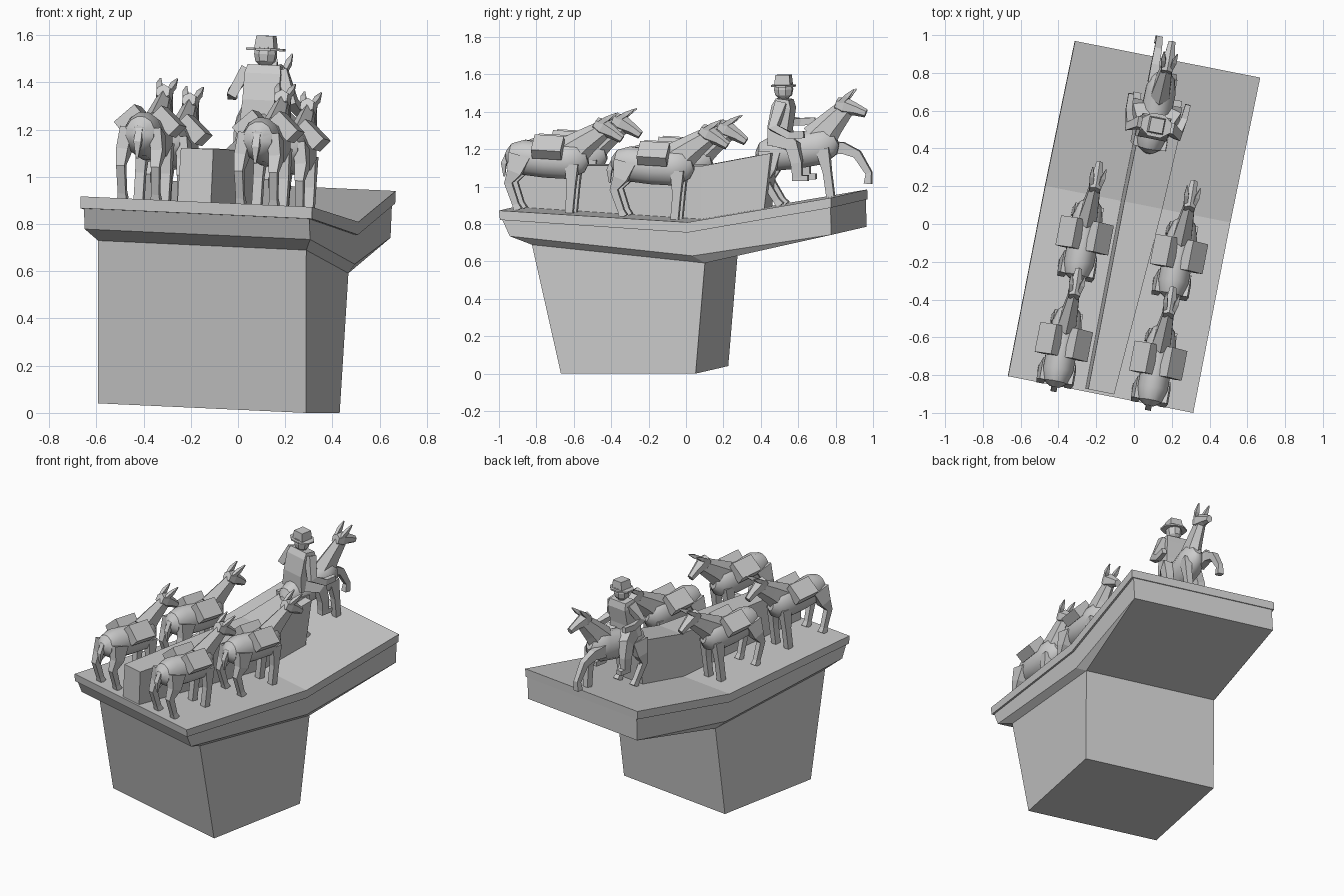
import bpy, bmesh
from math import pi, cos, sin, radians, atan
from mathutils import Matrix, Vector

if "Cube" in bpy.data.objects:
    bpy.data.objects.remove(bpy.data.objects["Cube"])

# Whole sculpture is turned about z and leans slightly to its right
WORLD = (Matrix.Rotation(radians(-11.2), 4, 'Z') @ Matrix.Translation((-.037, 0, .0203))
         @ Matrix.Rotation(radians(2.58), 4, 'Y'))


def make(name, bm, mat=Matrix(), smooth=False):
    bmesh.ops.recalc_face_normals(bm, faces=bm.faces)
    me = bpy.data.meshes.new(name)
    bm.to_mesh(me)
    bm.free()
    me.transform(WORLD @ mat)
    ob = bpy.data.objects.new(name, me)
    bpy.context.collection.objects.link(ob)
    if smooth:
        for o in bpy.context.selected_objects:
            o.select_set(False)
        ob.select_set(True)
        bpy.context.view_layer.objects.active = ob
        bpy.ops.object.shade_smooth_by_angle(angle=radians(35))
    return ob


def slab(name, top, bottom):
    """Solid between two strips; each point is (x_left, x_right, y, z)."""
    bm = bmesh.new()
    n = len(top)
    rings = []
    for strip in (top, bottom):
        rings.append([bm.verts.new((p[0], p[2], p[3])) for p in strip] +
                     [bm.verts.new((p[1], p[2], p[3])) for p in reversed(strip)])
    a, b = rings
    m = 2 * n
    for i in range(m):
        j = (i + 1) % m
        bm.faces.new((a[i], a[j], b[j], b[i]))
    for r in rings:
        for i in range(n - 1):
            bm.faces.new((r[i], r[i + 1], r[m - 2 - i], r[m - 1 - i]))
    make(name, bm)


def wide(w, pts):
    return [(-w, w, y, z) for y, z in pts]


def tube(name, pts, sides=4, mat=Matrix(), smooth=False):
    """Loft along a path; each point is (x, y, z, half width, half depth)."""
    bm = bmesh.new()
    P = [Vector(p[:3]) for p in pts]
    k = 1 / cos(pi / sides)
    rings = []
    for i, p in enumerate(pts):
        t = (P[min(i + 1, len(P) - 1)] - P[max(i - 1, 0)]).normalized()
        side = Vector((1, 0, 0))
        side = (side - t * side.dot(t)).normalized()
        up = side.cross(t)
        rings.append([bm.verts.new(P[i] + side * p[3] * k * cos(a) + up * p[4] * k * sin(a))
                      for a in (2 * pi * (q + .5) / sides for q in range(sides))])
    for a, b in zip(rings, rings[1:]):
        for i in range(sides):
            j = (i + 1) % sides
            bm.faces.new((a[i], a[j], b[j], b[i]))
    bm.faces.new(rings[0])
    bm.faces.new(rings[-1])
    make(name, bm, mat, smooth)


def box(name, size, mat):
    bm = bmesh.new()
    bmesh.ops.create_cube(bm, size=1, matrix=Matrix.Diagonal((*size, 1)))
    make(name, bm, mat)


def ground(y):
    return .812 - .0613 * (y - .107) if y < .107 else .812 + .167 * (y - .107)


# Pedestal: bent top slab, recessed band, chamfer and tapered base
slab("top_slab", wide(.5, [(-.92, .875), (.107, .812), (.89, .943)]),
     wide(.5, [(-.915, .825), (.107, .757), (.89, .89)]))
low = wide(.487, [(-.865, .737), (.13, .632), (.887, .745)])
slab("lower_band", wide(.487, [(-.905, .825), (.107, .757), (.885, .89)]), low)
foot = wide(.45, [(-.752, .69), (.19, .592)])
slab("chamfer", low, foot + wide(.487, [(.887, .744)]))
slab("base", foot, wide(.45, [(-.6, 0), (.134, 0)]))

# Dividing wall that widens toward the leading end
slab("dividing_wall",
     [(-.08, .06, -.905, 1.1), (-.085, .12, .107, 1.095), (-.085, .13, .49, 1.165)],
     [(-.085, .06, -.905, .86), (-.09, .12, .107, .80), (-.09, .13, .45, .85)])


def equine(name, x, y, slope, pack=True, raised=False):
    m = Matrix.Translation((x, y, ground(y))) @ Matrix.Rotation(atan(slope), 4, 'X')
    tube(name + "_body", [(0, -.24, .285, .025, .025), (0, -.215, .285, .06, .065),
                          (0, -.15, .28, .08, .093), (0, -.02, .27, .08, .092),
                          (0, .1, .275, .08, .097), (0, .165, .295, .06, .08),
                          (0, .2, .305, .025, .04)], 12, m, True)
    tube(name + "_neck", [(0, .1, .31, .05, .085), (0, .19, .385, .037, .062),
                          (0, .275, .45, .026, .045)], 6, m)
    tube(name + "_head", [(0, .235, .485, .028, .03), (0, .275, .465, .035, .043),
                          (0, .335, .437, .024, .029), (0, .385, .408, .018, .02)], 6, m)
    tube(name + "_tail", [(0, -.225, .3, .014, .014), (0, -.25, .24, .016, .014),
                          (0, -.245, .17, .004, .004)], 4, m)
    for s, side in ((-1, "left"), (1, "right")):
        tube(f"{name}_{side}_ear", [(s * .022, .26, .485, .009, .012), (s * .03, .305, .515, .012, .013),
                                    (s * .036, .35, .545, .003, .003)], 4, m)
        tube(f"{name}_{side}_hind_leg", [(s * .06, -.155, .29, .028, .06), (s * .075, -.175, .2, .025, .038),
                                         (s * .075, -.205, .14, .018, .021),
                                         (s * .072, -.16, .03, .017, .017),
                                         (s * .072, -.145, 0, .021, .022)], 4, m)
        if raised and s < 0:
            fore = [(s * .05, .13, .26, .026, .04), (s * .055, .22, .245, .022, .03),
                    (s * .055, .29, .2, .02, .023), (s * .055, .335, .09, .016, .017),
                    (s * .055, .32, .035, .02, .02)]
        else:
            fore = [(s * .05, .13, .26, .026, .036), (s * .056, .135, .13, .02, .022),
                    (s * .056, .13, 0, .02, .021)]
        tube(f"{name}_{side}_fore_leg", fore, 4, m)
        if pack:
            box(f"{name}_{side}_pack", (.115, .16, .065),
                m @ Matrix.Translation((s * .078, 0, .345)) @ Matrix.Rotation(s * radians(43), 4, 'Y'))


# Two rows of pack animals and the ridden leader
for row, y in (("front", -.13), ("rear", -.705)):
    for side, x in (("left", -.26), ("right", .25)):
        equine(f"{row}_{side}_mule", x, y, -.061)
equine("lead_horse", -.015, .67, .167, pack=False, raised=True)

# Rider
R = Matrix.Translation((-.017, .535, 0))
tube("rider_torso", [(0, -.02, 1.2, .085, .055), (0, -.02, 1.3, .077, .055),
                     (0, 0, 1.41, .078, .052), (0, .005, 1.45, .07, .035)], 4, R)
tube("rider_neck", [(0, 0, 1.44, .025, .025), (0, 0, 1.48, .025, .025)], 6, R)
tube("rider_head", [(0, 0, 1.45, .022, .022), (0, 0, 1.47, .04, .043),
                    (0, 0, 1.5, .046, .049), (0, 0, 1.53, .042, .045)], 8, R)
tube("hat_brim", [(0, 0, 1.515, .08, .062), (0, 0, 1.525, .08, .062)], 8,
     R)
tube("hat_crown", [(0, 0, 1.522, .043, .043), (0, 0, 1.578, .036, .038)], 4, R)
for s, side in ((-1, "left"), (1, "right")):
    drop = 0 if s < 0 else .06
    tube(f"rider_{side}_arm", [(s * .075, 0, 1.43, .024, .03), (s * .13, -.03, 1.33 - drop / 2, .021, .026),
                               (s * .15, .06, 1.32 - drop, .017, .02),
                               (s * .155, .14, 1.325 - drop, .014, .018)], 4, R)
    tube(f"rider_{side}_leg", [(s * .045, -.02, 1.24, .04, .05), (s * .1, .07, 1.2, .032, .036),
                               (s * .11, .09, 1.11, .025, .03), (s * .11, .095, 1.03, .021, .025)], 4, R)
    box(f"rider_{side}_boot", (.042, .085, .03), R @ Matrix.Translation((s * .11, .11, 1.03)))
